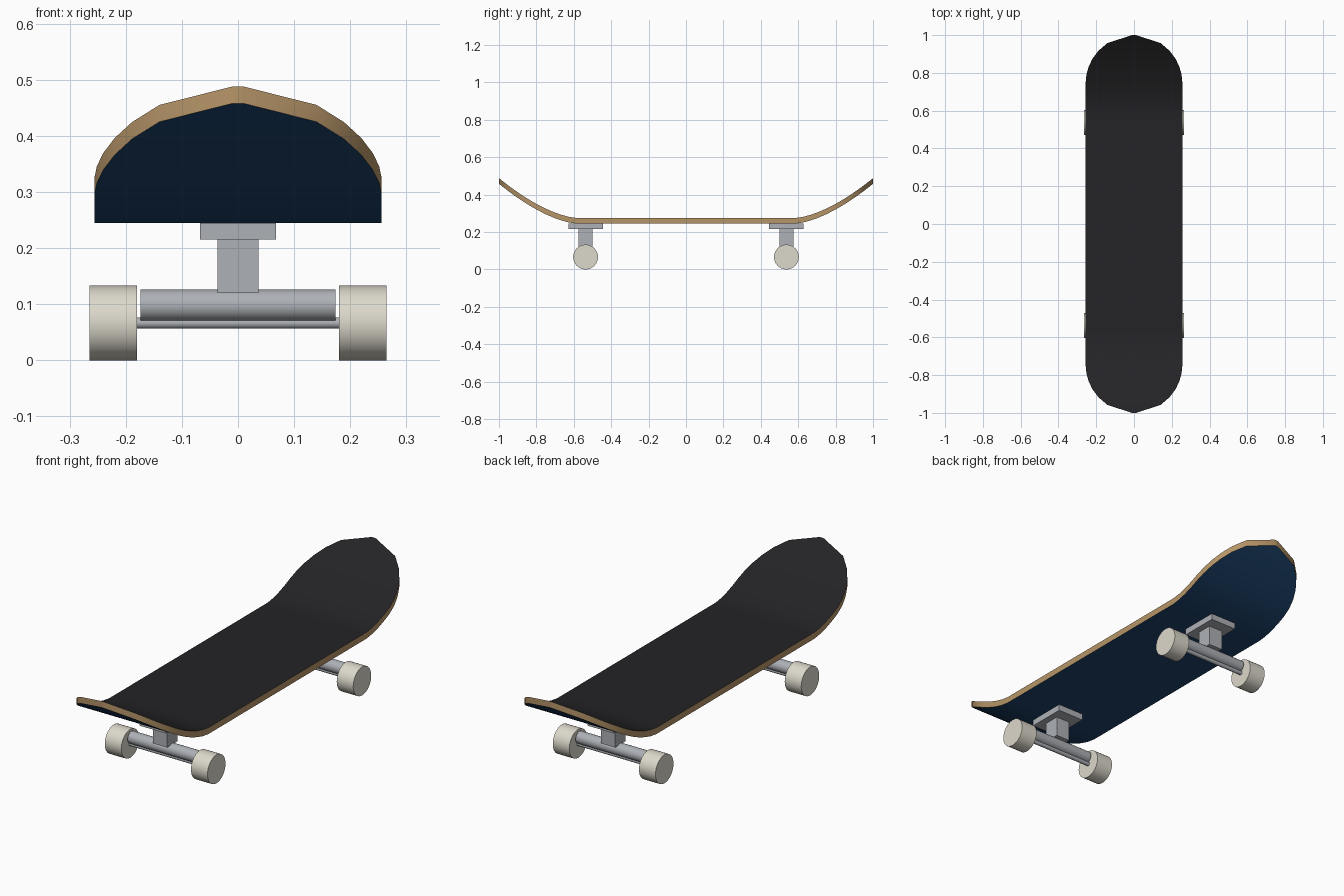
import bpy, bmesh, math

if "Cube" in bpy.data.objects:
    bpy.data.objects.remove(bpy.data.objects["Cube"])


def material(name, rgb):
    m = bpy.data.materials.new(name)
    m.diffuse_color = (*rgb, 1)
    m.use_nodes = True
    m.node_tree.nodes["Principled BSDF"].inputs["Base Color"].default_value = m.diffuse_color
    return m


GRIP = material("grip_black", (0.017, 0.017, 0.019))
WOOD = material("wood", (0.47, 0.30, 0.14))
BLUE = material("blue_paint", (0.012, 0.055, 0.15))
METAL = material("metal", (0.42, 0.44, 0.47))
CREAM = material("cream_urethane", (0.72, 0.69, 0.60))

HALF_W, THICK, BOTTOM = 0.256, 0.03, 0.245
TRUCK_Y, WHEEL_R = 0.537, 0.0665


def smooth(obj):
    bpy.ops.object.select_all(action='DESELECT')
    obj.select_set(True)
    bpy.context.view_layer.objects.active = obj
    bpy.ops.object.shade_smooth_by_angle(angle=math.radians(30))


def box(name, center, size):
    bpy.ops.mesh.primitive_cube_add(size=1, location=center)
    o = bpy.context.object
    o.name = name
    o.scale = size
    bpy.ops.object.transform_apply(location=False, rotation=False, scale=True)
    o.data.materials.append(METAL)


def rod(name, center, radius, length, mat, sides=32):
    bpy.ops.mesh.primitive_cylinder_add(vertices=sides, radius=radius, depth=length,
                                        location=center, rotation=(0, math.pi / 2, 0))
    o = bpy.context.object
    o.name = name
    o.data.materials.append(mat)
    smooth(o)


# Deck: cross-sections along y, rounded ends, kicked-up nose and tail
def half_width(y):
    d = max(0, abs(y) - (1 - HALF_W))
    return max(0.01, math.sqrt(max(0, HALF_W ** 2 - d ** 2)))


def kick(y):
    return 0.213 * max(0, (abs(y) - 0.58) / 0.42) ** 1.6


bm = bmesh.new()
rings = []
for i in range(49):
    y = -1 + i / 24
    w, z = half_width(y), BOTTOM + kick(y)
    rings.append([bm.verts.new(p) for p in (
        (-w, y, z), (w, y, z), (w, y, z + THICK), (-w, y, z + THICK))])
for a, b in zip(rings, rings[1:]):
    for k, mat in enumerate((2, 1, 0, 1)):
        n = (k + 1) % 4
        bm.faces.new((a[k], a[n], b[n], b[k])).material_index = mat
for end in (rings[0], rings[-1]):
    bm.faces.new(end).material_index = 1
bmesh.ops.recalc_face_normals(bm, faces=bm.faces)
mesh = bpy.data.meshes.new("deck")
bm.to_mesh(mesh)
bm.free()
for m in (GRIP, WOOD, BLUE):
    mesh.materials.append(m)
deck = bpy.data.objects.new("deck", mesh)
bpy.context.collection.objects.link(deck)
smooth(deck)

# Trucks and wheels, front and back
for end, s in (("front", -1), ("back", 1)):
    y = s * TRUCK_Y
    box(end + "_baseplate", (0, y, 0.23), (0.136, 0.184, 0.03))
    box(end + "_truck_post", (0, y, 0.168), (0.073, 0.075, 0.096))
    rod(end + "_hanger", (0, y, 0.098), 0.028, 0.348, METAL)
    rod(end + "_axle", (0, y, WHEEL_R), 0.01, 0.48, METAL, 16)
    for side, sx in (("left", -1), ("right", 1)):
        rod(f"{end}_{side}_wheel", (sx * 0.2225, y, WHEEL_R), WHEEL_R, 0.085, CREAM)
